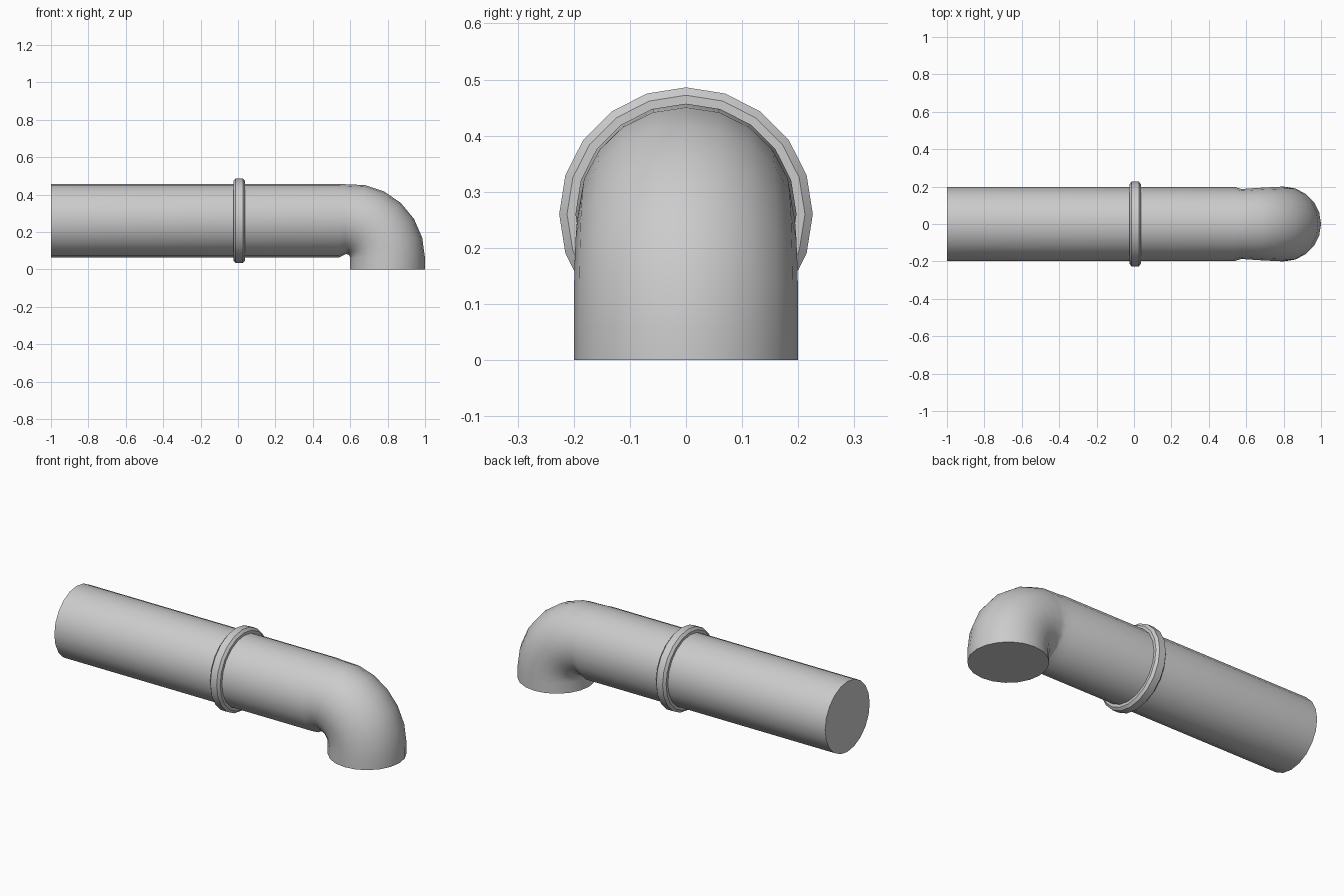
import bpy, bmesh
from math import sin, cos, pi, radians
from mathutils import Vector

if "Cube" in bpy.data.objects:
    bpy.data.objects.remove(bpy.data.objects["Cube"])

SIDES = 20


def sweep(name, rings, cap=True, closed=False, angle=40):
    """Skin circular rings; each ring is (x, z, tilt, radius), tilt 90 = facing along x."""
    bm = bmesh.new()
    loops = []
    for x, z, tilt, r in rings:
        out = Vector((cos(tilt), 0, sin(tilt)))
        loops.append([bm.verts.new(Vector((x, 0, z)) + out * r * cos(2 * pi * i / SIDES)
                                   + Vector((0, r * sin(2 * pi * i / SIDES), 0)))
                      for i in range(SIDES)])
    pairs = list(zip(loops, loops[1:]))
    if closed:
        pairs.append((loops[-1], loops[0]))
    for a, b in pairs:
        for i in range(SIDES):
            j = (i + 1) % SIDES
            bm.faces.new((a[i], a[j], b[j], b[i]))
    if cap and not closed:
        bm.faces.new(loops[0])
        bm.faces.new(loops[-1])
    bmesh.ops.recalc_face_normals(bm, faces=bm.faces)
    mesh = bpy.data.meshes.new(name)
    bm.to_mesh(mesh)
    bm.free()
    ob = bpy.data.objects.new(name, mesh)
    bpy.context.collection.objects.link(ob)
    bpy.ops.object.select_all(action='DESELECT')
    ob.select_set(True)
    bpy.context.view_layer.objects.active = ob
    bpy.ops.object.shade_smooth_by_angle(angle=radians(angle))
    return ob


# Pipe: floor outlet, elbow narrowing slightly, then the straight run
bend_x, bend_z = 0.575, 0.06
rings = [(0.8, 0, 0, 0.2)]
for k in range(7):
    t = k / 6
    a = t * pi / 2
    r = 0.2 - 0.013 * t * t
    path = 0.225 - 0.017 * t * t
    rings.append((bend_x + path * cos(a), bend_z + path * sin(a), a, r))
rings += [(0.54, 0.26, pi / 2, 0.197), (-1, 0.26, pi / 2, 0.197)]
sweep("pipe", rings)

# Collar around the straight run
profile = [(-0.025, 0.185), (-0.025, 0.212), (-0.013, 0.226),
           (0.026, 0.226), (0.038, 0.212), (0.038, 0.185)]
sweep("collar", [(x, 0.26, pi / 2, r) for x, r in profile], closed=True, angle=30)
